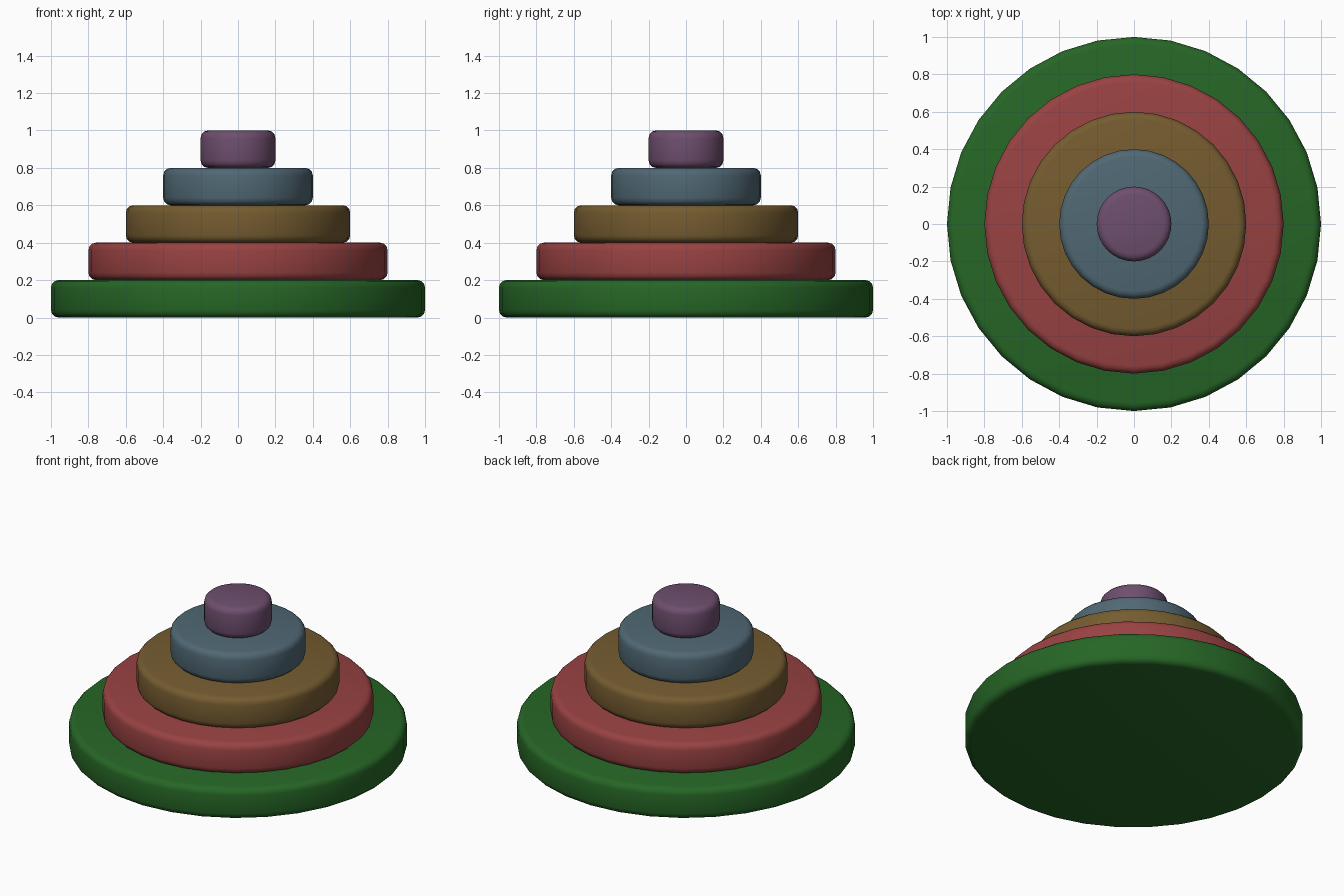
import bpy
import bmesh
import math

if "Cube" in bpy.data.objects:
    bpy.data.objects.remove(bpy.data.objects["Cube"])


def linear(c):
    c /= 255
    return c / 12.92 if c <= 0.04045 else ((c + 0.055) / 1.055) ** 2.4


def make_material(name, rgb):
    mat = bpy.data.materials.new(name)
    mat.diffuse_color = (*[linear(c) for c in rgb], 1)
    mat.use_nodes = True
    mat.node_tree.nodes["Principled BSDF"].inputs["Base Color"].default_value = mat.diffuse_color
    return mat


def make_disc(name, radius, z, height, mat):
    # Upright cylinder with a vertex on each axis
    mesh = bpy.data.meshes.new(name)
    bm = bmesh.new()
    bmesh.ops.create_cone(bm, cap_ends=True, segments=32,
                          radius1=radius, radius2=radius, depth=height)
    bmesh.ops.translate(bm, verts=bm.verts, vec=(0, 0, height / 2))
    # Rounded top and bottom rims
    rims = [e for e in bm.edges
            if abs(e.verts[0].co.z - e.verts[1].co.z) < 1e-4]
    bmesh.ops.bevel(bm, geom=rims, offset=0.04, segments=3,
                    profile=0.5, affect='EDGES')
    for f in bm.faces:
        f.smooth = True
    bm.to_mesh(mesh)
    bm.free()
    mesh.materials.append(mat)
    obj = bpy.data.objects.new(name, mesh)
    obj.location.z = z
    bpy.context.collection.objects.link(obj)


# Five stacked discs, each 0.2 narrower in radius than the one below
tiers = [
    ("bottom_disc", "green", (38, 102, 38)),
    ("second_disc", "red", (153, 66, 66)),
    ("third_disc", "brown", (117, 92, 48)),
    ("fourth_disc", "slate blue", (80, 104, 116)),
    ("top_disc", "purple", (110, 78, 110)),
]
for i, (name, colour, rgb) in enumerate(tiers):
    make_disc(name, 1.0 - 0.2 * i, 0.2 * i, 0.2, make_material(colour, rgb))
